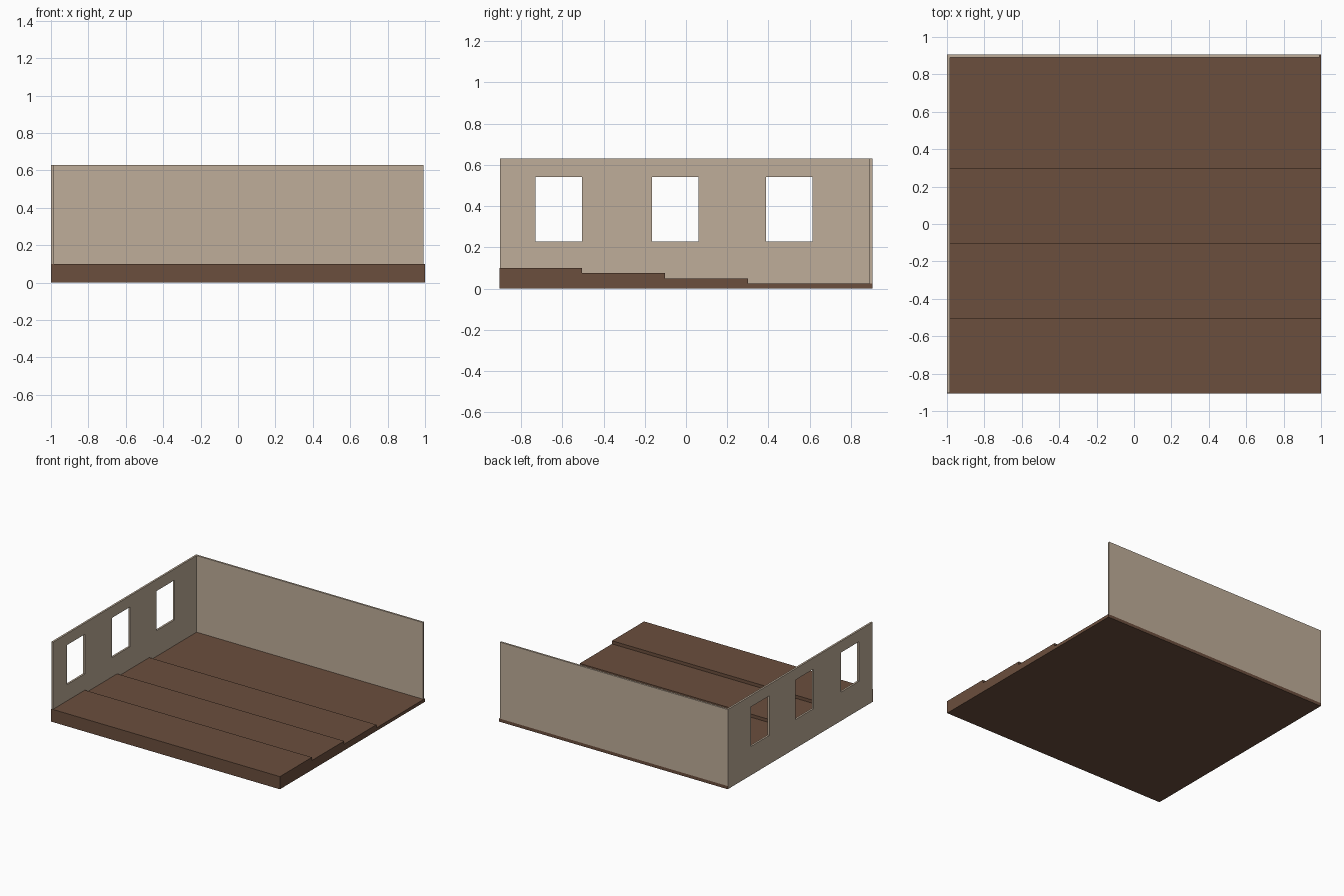
import bpy, bmesh

if "Cube" in bpy.data.objects:
    bpy.data.objects.remove(bpy.data.objects["Cube"])

def material(name, color):
    m = bpy.data.materials.new(name)
    m.diffuse_color = (*color, 1)
    m.use_nodes = True
    m.node_tree.nodes["Principled BSDF"].inputs["Base Color"].default_value = m.diffuse_color
    return m

WOOD = material("brown_wood", (0.147, 0.077, 0.047))
PLASTER = material("tan_plaster", (0.52, 0.42, 0.32))

def finish(name, bm, mat):
    bmesh.ops.recalc_face_normals(bm, faces=bm.faces[:])
    me = bpy.data.meshes.new(name)
    bm.to_mesh(me)
    bm.free()
    ob = bpy.data.objects.new(name, me)
    bpy.context.collection.objects.link(ob)
    me.materials.append(mat)
    return ob

def extrude_profile(name, pts, x0, x1, mat):
    """Closed (y, z) outline extruded along x."""
    bm = bmesh.new()
    face = bm.faces.new([bm.verts.new((x0, y, z)) for y, z in pts])
    ext = bmesh.ops.extrude_face_region(bm, geom=[face])
    for v in ext["geom"]:
        if isinstance(v, bmesh.types.BMVert):
            v.co.x = x1
    return finish(name, bm, mat)

D = 0.905          # half depth
TOP = 0.63         # wall top
T = 0.015          # wall thickness

# Stepped floor: four tiers descending to the back
edges = [-D, -0.505, -0.102, 0.30, D]
profile = [(D, 0), (-D, 0)]
for i in range(4):
    h = 0.1 - 0.025 * i
    profile += [(edges[i], h), (edges[i + 1], h)]
extrude_profile("stepped_floor", profile, -0.999, 1, WOOD)

# Side wall as a grid of cells, leaving the three window openings out
ys = [-D + 0.002]
for c in (-0.618, -0.053, 0.501):
    ys += [c - 0.113, c + 0.113]
ys.append(D)
zs = [0.001, 0.228, 0.541, TOP]
bm = bmesh.new()
grid = [[bm.verts.new((-1, y, z)) for z in zs] for y in ys]
cells = []
for i in range(len(ys) - 1):
    for j in range(3):
        if i % 2 and j == 1:
            continue
        cells.append(bm.faces.new((grid[i][j], grid[i + 1][j],
                                   grid[i + 1][j + 1], grid[i][j + 1])))
ext = bmesh.ops.extrude_face_region(bm, geom=cells)
for v in ext["geom"]:
    if isinstance(v, bmesh.types.BMVert):
        v.co.x += T
bmesh.ops.dissolve_limit(bm, angle_limit=0.01, verts=bm.verts[:], edges=bm.edges[:])
finish("window_wall", bm, PLASTER)

# Plain back wall standing on the lowest tier
extrude_profile("back_wall", [(D - T, 0.025), (D, 0.025), (D, TOP), (D - T, TOP)],
                -1 + T, 0.993, PLASTER)
